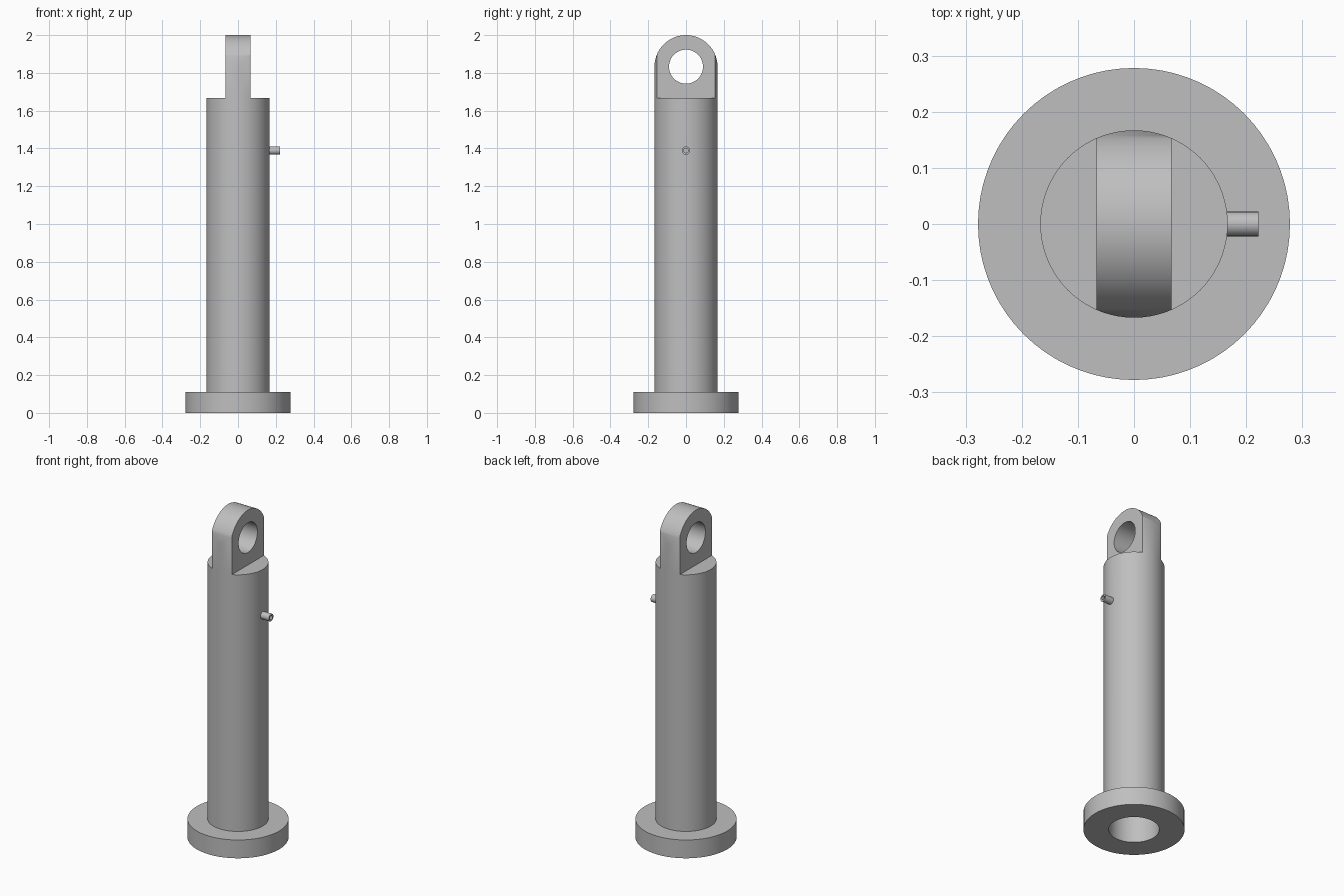
import bpy, bmesh, math
from mathutils import Matrix

if "Cube" in bpy.data.objects:
    bpy.data.objects.remove(bpy.data.objects["Cube"], do_unlink=True)

SEG = 72
BARREL_R, BORE_R, FLANGE_R = 0.167, 0.139, 0.278
FLANGE_H, BARREL_TOP, BORE_TOP = 0.111, 1.667, 1.556
EYE_Z, EYE_R, LUG_HALF = 1.833, 0.09, 0.067
PORT_Z, PORT_R, PORT_HOLE_R, PORT_END = 1.389, 0.022, 0.012, 0.222

steel = bpy.data.materials.new("grey_steel")
steel.use_nodes = True
colour = (0.52, 0.52, 0.52, 1)
steel.diffuse_color = colour
steel.node_tree.nodes["Principled BSDF"].inputs["Base Color"].default_value = colour


def finish(name, bm):
    """Turn a bmesh into an object with the steel material."""
    bmesh.ops.recalc_face_normals(bm, faces=bm.faces)
    mesh = bpy.data.meshes.new(name)
    bm.to_mesh(mesh)
    bm.free()
    mesh.materials.append(steel)
    ob = bpy.data.objects.new(name, mesh)
    bpy.context.collection.objects.link(ob)
    return ob


def lathe(name, profile, segments, closed=False):
    """Spin (radius, height) points around z."""
    bm = bmesh.new()
    verts = [bm.verts.new((r, 0, z)) for r, z in profile]
    pairs = list(zip(verts, verts[1:])) + ([(verts[-1], verts[0])] if closed else [])
    edges = [bm.edges.new(p) for p in pairs]
    bmesh.ops.spin(bm, geom=verts + edges, axis=(0, 0, 1), cent=(0, 0, 0),
                   angle=math.tau, steps=segments, use_duplicate=False)
    bmesh.ops.remove_doubles(bm, verts=bm.verts, dist=1e-5)
    return finish(name, bm)


def rod(name, radius, start, end, z, segments):
    """Solid cylinder along x, used for cutting."""
    bm = bmesh.new()
    place = Matrix.Translation(((start + end) / 2, 0, z)) @ Matrix.Rotation(math.pi / 2, 4, 'Y')
    bmesh.ops.create_cone(bm, cap_ends=True, segments=segments, radius1=radius,
                          radius2=radius, depth=end - start, matrix=place)
    return finish(name, bm)


def boolean(ob, tool, operation):
    """Apply a boolean and discard the tool."""
    bpy.ops.object.select_all(action='DESELECT')
    bpy.context.view_layer.objects.active = ob
    ob.select_set(True)
    mod = ob.modifiers.new("cut", 'BOOLEAN')
    mod.operation, mod.object, mod.solver = operation, tool, 'EXACT'
    bpy.ops.object.modifier_apply(modifier=mod.name)
    bpy.data.objects.remove(tool, do_unlink=True)


# Hollow barrel with base flange, open at the bottom
barrel = lathe("barrel_with_flange", [
    (0, BORE_TOP), (BORE_R, BORE_TOP), (BORE_R, 0), (FLANGE_R, 0),
    (FLANGE_R, FLANGE_H), (BARREL_R, FLANGE_H), (BARREL_R, BARREL_TOP), (0, BARREL_TOP)], SEG)
boolean(barrel, rod("port_cutter", PORT_HOLE_R, 0.1, 0.25, PORT_Z, 24), 'DIFFERENCE')

# Side port tube
port = lathe("side_port", [(PORT_HOLE_R, 0.16), (PORT_R, 0.16),
                           (PORT_R, PORT_END), (PORT_HOLE_R, PORT_END)], 24, closed=True)
port.data.transform(Matrix.Translation((0, 0, PORT_Z)) @ Matrix.Rotation(math.pi / 2, 4, 'Y'))

# Eye lug: round-topped plate trimmed to the barrel's outline, then drilled
bm = bmesh.new()
outline = [(-BARREL_R, BARREL_TOP), (BARREL_R, BARREL_TOP)]
for i in range(SEG // 2 + 1):
    a = math.tau * i / SEG
    outline.append((BARREL_R * math.cos(a), EYE_Z + BARREL_R * math.sin(a)))
face = bm.faces.new([bm.verts.new((-LUG_HALF, y, z)) for y, z in outline])
side = bmesh.ops.extrude_face_region(bm, geom=[face])["geom"]
bmesh.ops.translate(bm, vec=(2 * LUG_HALF, 0, 0),
                    verts=[v for v in side if isinstance(v, bmesh.types.BMVert)])
lug = finish("eye_lug", bm)
trim = lathe("lug_trim", [(0, 1.5), (BARREL_R, 1.5), (BARREL_R, 2.2), (0, 2.2)], SEG)
boolean(lug, trim, 'INTERSECT')
boolean(lug, rod("eye_cutter", EYE_R, -0.2, 0.2, EYE_Z, 48), 'DIFFERENCE')

# Smooth curved walls, keep machined edges sharp
bpy.ops.object.select_all(action='DESELECT')
for ob in (barrel, port, lug):
    ob.select_set(True)
bpy.context.view_layer.objects.active = barrel
bpy.ops.object.shade_smooth_by_angle(angle=math.radians(30))
